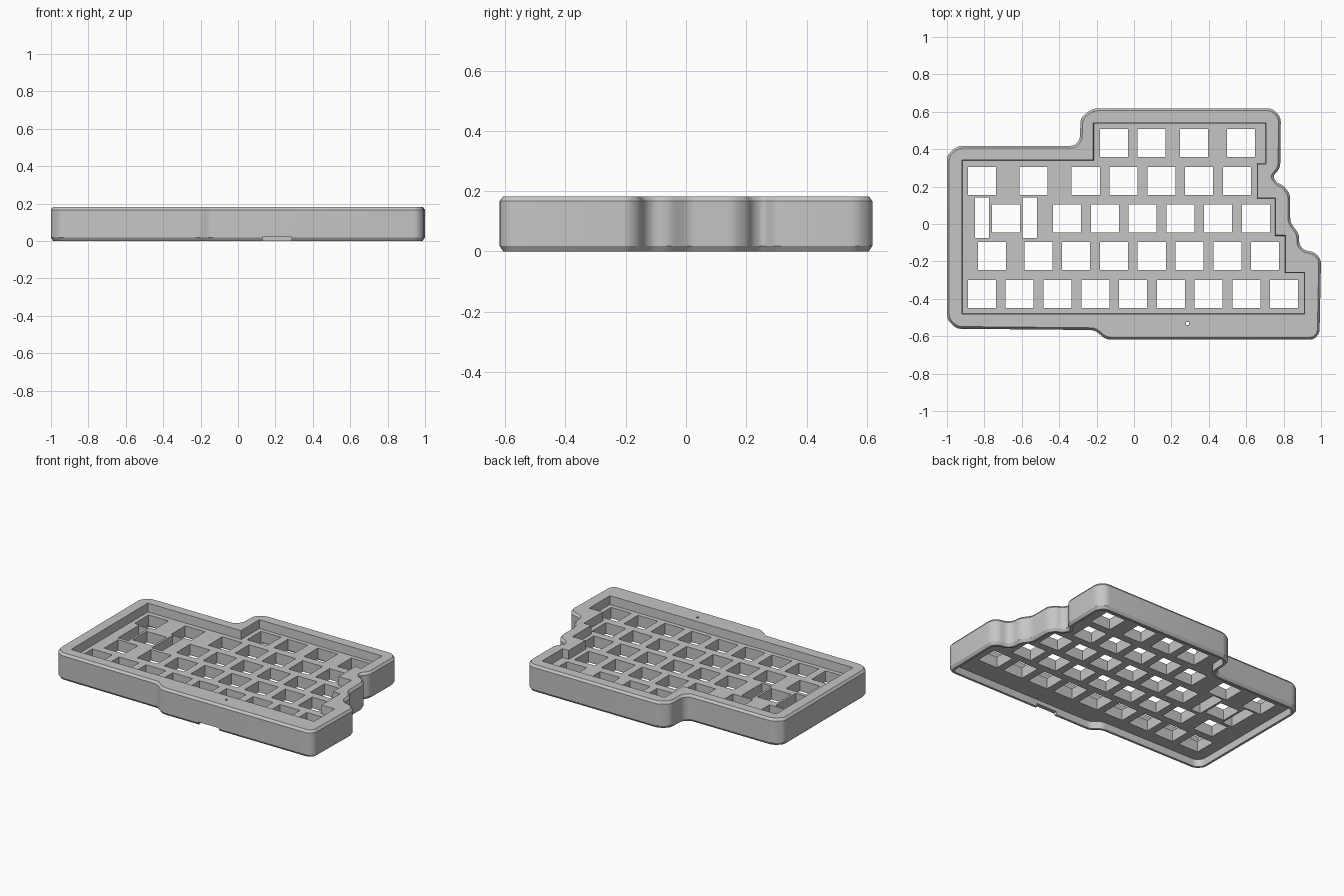
import bpy, bmesh
from mathutils import Vector

cube = bpy.data.objects.get("Cube")
if cube:
    bpy.data.objects.remove(cube, do_unlink=True)

HEIGHT, FLOOR, RECESS = 0.183, 0.125, 0.05
KEY, PITCH = 0.15, 0.202

# Counter-clockwise outer contour with clipped corners and a stepped side
OUTLINE = [(-1, -.51), (-.95, -.56), (-.21, -.567), (-.15, -.618), (.96, -.618), (.992, -.585),
           (1, -.19), (.965, -.15), (.91, -.14), (.883, -.11), (.883, -.055), (.835, .01),
           (.835, .16), (.80, .205), (.765, .22), (.742, .255), (.782, .30), (.785, .57),
           (.74, .618), (-.22, .618), (-.285, .57), (-.29, .45), (-.32, .418), (-.94, .418), (-1, .37)]

# Key well contour
WELL = [(-.92, -.482), (.911, -.482), (.911, -.26), (.811, -.26), (.811, -.06), (.757, -.06),
        (.757, .14), (.66, .14), (.66, .32), (.707, .32), (.707, .54), (-.218, .54),
        (-.218, .343), (-.92, .343)]


def inset(points, d):
    """Move a closed contour inward by d with mitred corners."""
    pts = [Vector(p) for p in points]
    out = []
    for i, p in enumerate(pts):
        a = (p - pts[i - 1]).normalized()
        b = (pts[(i + 1) % len(pts)] - p).normalized()
        na, nb = Vector((-a.y, a.x)), Vector((-b.y, b.x))
        out.append(p + (na + nb) * (d / (1 + na.dot(nb))))
    return out


def soften(points):
    """Replace each corner of a contour by a short curve."""
    out = []
    for i, p in enumerate(points):
        before, after = points[i - 1] - p, points[(i + 1) % len(points)] - p
        cut = min(.025, .42 * before.length, .42 * after.length)
        a, b = p + before.normalized() * cut, p + after.normalized() * cut
        for t in (0, .33, .67, 1):
            out.append(a * (1 - t) ** 2 + p * 2 * t * (1 - t) + b * t ** 2)
    return out


def add_loft(bm, sections):
    """Close a stack of (contour, z) sections into a solid."""
    rings = [[bm.verts.new((p[0], p[1], z)) for p in pts] for pts, z in sections]
    n = len(rings[0])
    for lo, hi in zip(rings, rings[1:]):
        for i in range(n):
            j = (i + 1) % n
            bm.faces.new((lo[i], lo[j], hi[j], hi[i]))
    bm.faces.new(rings[0][::-1])
    bm.faces.new(rings[-1])


def add_box(bm, x0, x1, y0, y1, z0, z1):
    rect = [(x0, y0), (x1, y0), (x1, y1), (x0, y1)]
    add_loft(bm, [(rect, z0), (rect, z1)])


def make_object(name, bm):
    mesh = bpy.data.meshes.new(name)
    bm.normal_update()
    bm.to_mesh(mesh)
    bm.free()
    obj = bpy.data.objects.new(name, mesh)
    bpy.context.collection.objects.link(obj)
    return obj


# Solid case with rounded corners and chamfered top and bottom edges
bm = bmesh.new()
side = soften(inset(OUTLINE, 0))
edge = soften(inset(OUTLINE, .012))
add_loft(bm, [(edge, 0), (side, .018), (side, HEIGHT - .016), (edge, HEIGHT)])
case = make_object("keyboard_case", bm)

cutters = []

# Key well in the top, with a slight draft
bm = bmesh.new()
add_loft(bm, [(inset(WELL, .003), FLOOR), (WELL, HEIGHT), (WELL, HEIGHT + .1)])
cutters.append(make_object("key_well_cutter", bm))

# Recess in the underside, leaving a thin lip
bm = bmesh.new()
lip = soften(inset(OUTLINE, .028))
add_loft(bm, [(lip, -.1), (lip, RECESS)])
cutters.append(make_object("underside_cutter", bm))

# Key openings, row by row
rows = [(.434, [-.108, .094, .32, .572]),
        (.231, [-.813, -.537] + [-.258 + PITCH * i for i in range(5)]),
        (.029, [-.685] + [-.358 + PITCH * i for i in range(6)]),
        (-.172, [-.76] + [-.511 + PITCH * i for i in range(7)]),
        (-.374, [-.813 + PITCH * i for i in range(9)])]
bm = bmesh.new()
h = KEY / 2
for y, xs in rows:
    for x in xs:
        add_box(bm, x - h, x + h, y - h, y + h, -.2, .17)
# Stabiliser slots beside the wide key
for x in (-.813, -.557):
    add_box(bm, x - .038, x + .038, -.074, .143, -.2, .17)
cutters.append(make_object("key_opening_cutter", bm))

# Cable notch in the front lip and a pinhole in the front rim
bm = bmesh.new()
add_box(bm, .13, .285, -.7, -.56, -.1, .022)
cutters.append(make_object("notch_cutter", bm))
bm = bmesh.new()
add_box(bm, .277, .293, -.54, -.524, -.2, .3)
cutters.append(make_object("pinhole_cutter", bm))

for cutter in cutters:
    cutter.hide_render = True
    mod = case.modifiers.new(cutter.name, 'BOOLEAN')
    mod.operation = 'DIFFERENCE'
    mod.solver = 'EXACT'
    mod.object = cutter

# Bake the cuts and discard the cutters
bpy.context.view_layer.update()
graph = bpy.context.evaluated_depsgraph_get()
baked = bpy.data.meshes.new_from_object(case.evaluated_get(graph))
case.modifiers.clear()
case.data = baked
for cutter in cutters:
    bpy.data.objects.remove(cutter, do_unlink=True)

# Plain grey plastic
grey = bpy.data.materials.new("grey_plastic")
grey.use_nodes = True
colour = (.56, .56, .56, 1)
grey.diffuse_color = colour
grey.node_tree.nodes["Principled BSDF"].inputs["Base Color"].default_value = colour
case.data.materials.clear()
case.data.materials.append(grey)

# Smooth rounded corners, crisp edges elsewhere
bpy.ops.object.select_all(action='DESELECT')
case.select_set(True)
bpy.context.view_layer.objects.active = case
bpy.ops.object.shade_smooth_by_angle(angle=.55)
